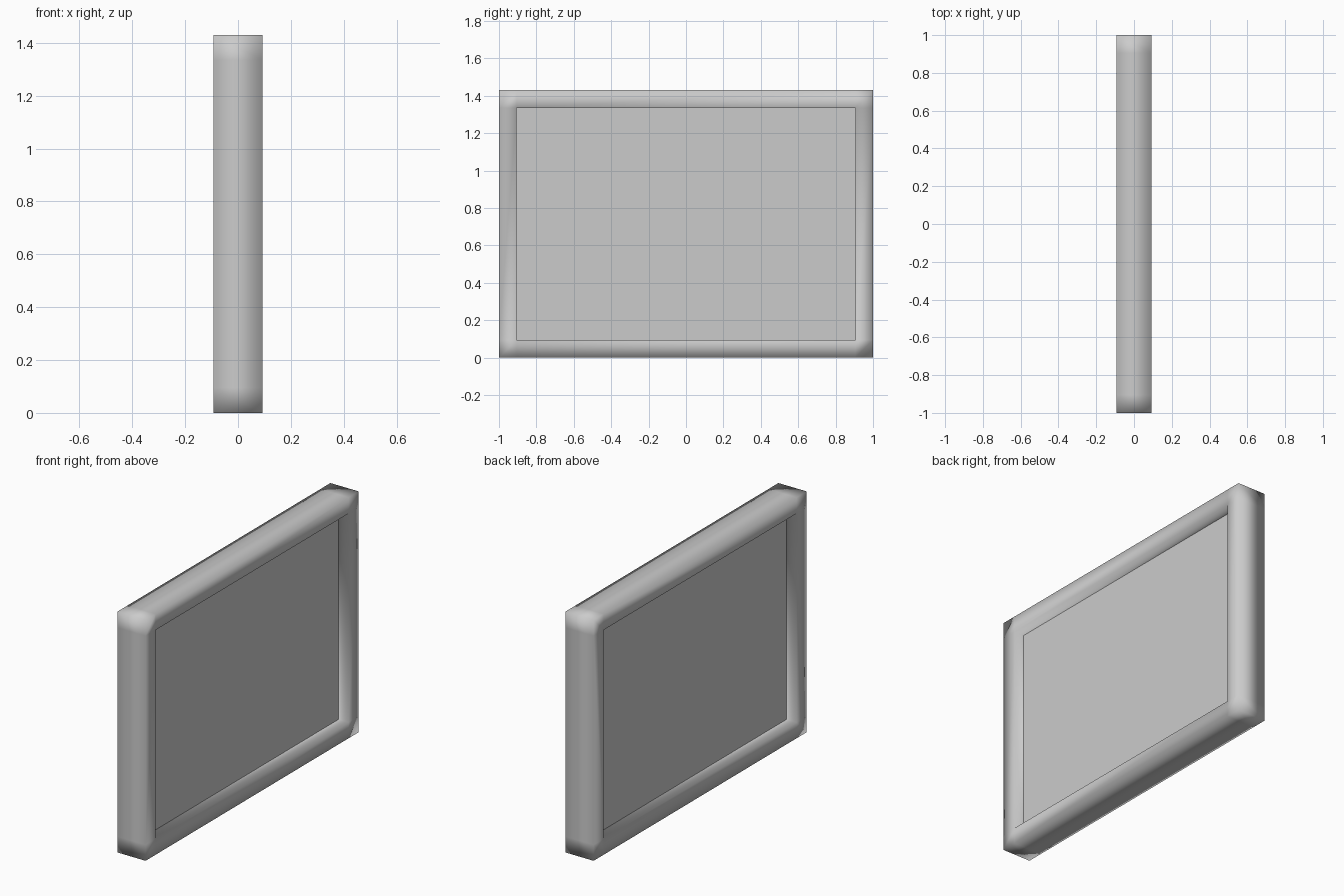
import bpy, bmesh

if "Cube" in bpy.data.objects:
    bpy.data.objects.remove(bpy.data.objects["Cube"])

W, H, D, B = 2.0, 1.43, 0.186, 0.095   # width, height, depth, border
PANEL = 0.055                          # panel thickness


def finish(bm, name):
    bmesh.ops.recalc_face_normals(bm, faces=bm.faces[:])
    mesh = bpy.data.meshes.new(name)
    bm.to_mesh(mesh)
    bm.free()
    obj = bpy.data.objects.new(name, mesh)
    bpy.context.collection.objects.link(obj)
    return obj


# Frame: ring of corner squares and bars, extruded through the depth
ys = [-W / 2, -W / 2 + B, W / 2 - B, W / 2]
zs = [0, B, H - B, H]
bm = bmesh.new()
grid = [[bm.verts.new((-D / 2, y, z)) for z in zs] for y in ys]
for i in range(3):
    for j in range(3):
        if (i, j) != (1, 1):
            bm.faces.new((grid[i][j], grid[i + 1][j], grid[i + 1][j + 1], grid[i][j + 1]))
out = bmesh.ops.extrude_face_region(bm, geom=bm.faces[:], use_keep_orig=True)
moved = [g for g in out["geom"] if isinstance(g, bmesh.types.BMVert)]
bmesh.ops.translate(bm, verts=moved, vec=(D, 0, 0))
frame = finish(bm, "frame")
# Soft rounded look comes from smooth normals across the square edges
for p in frame.data.polygons:
    p.use_smooth = True

# Recessed flat panel
bm = bmesh.new()
bmesh.ops.create_cube(bm, size=1)
bmesh.ops.scale(bm, verts=bm.verts[:], vec=(PANEL, W - 2 * B, H - 2 * B))
bmesh.ops.translate(bm, verts=bm.verts[:], vec=(0, 0, H / 2))
finish(bm, "panel")
